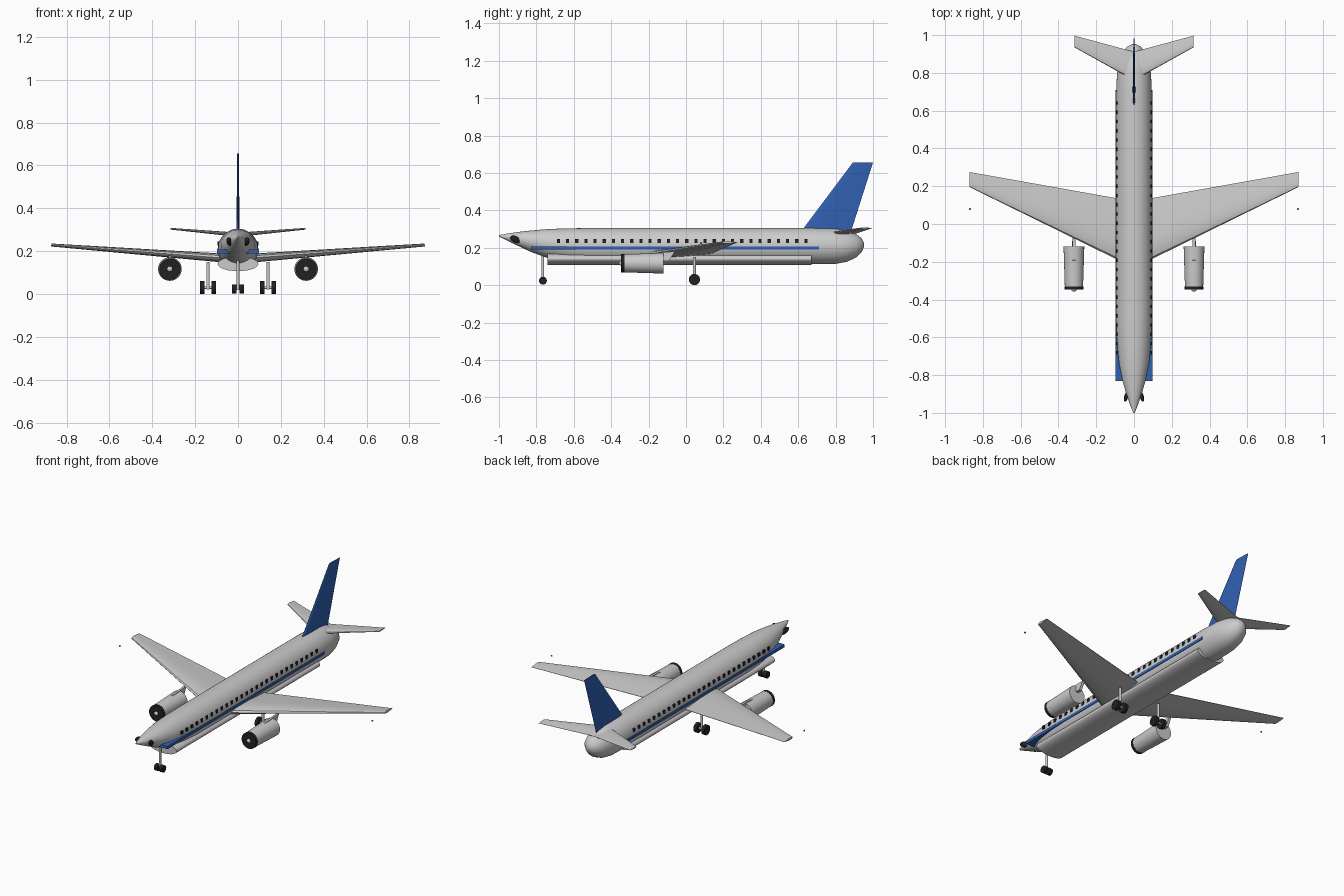
import bpy, bmesh, math
from mathutils import Vector

if "Cube" in bpy.data.objects:
    bpy.data.objects.remove(bpy.data.objects["Cube"])


def mat(name, rgb):
    m = bpy.data.materials.new(name)
    m.diffuse_color = (*rgb, 1)
    m.use_nodes = True
    m.node_tree.nodes["Principled BSDF"].inputs["Base Color"].default_value = m.diffuse_color
    return m


BLUE = mat("blue", (0.03, 0.12, 0.45))
BLACK = mat("black", (0.015, 0.015, 0.018))
RED = mat("red", (0.7, 0.02, 0.02))
GREEN = mat("green", (0.02, 0.5, 0.1))


def finish(ob, name, material=None, smooth=True):
    ob.name = name
    if material:
        ob.data.materials.append(material)
    if smooth:
        bpy.ops.object.select_all(action='DESELECT')
        ob.select_set(True)
        bpy.context.view_layer.objects.active = ob
        bpy.ops.object.shade_smooth_by_angle(angle=math.radians(35))
    return ob


def loft(name, rings, material=None):
    """Skin a list of equal-length point rings and cap both ends."""
    bm = bmesh.new()
    vs = [[bm.verts.new(p) for p in r] for r in rings]
    n = len(vs[0])
    for a, b in zip(vs, vs[1:]):
        for i in range(n):
            bm.faces.new((a[i], a[(i + 1) % n], b[(i + 1) % n], b[i]))
    bm.faces.new(vs[0])
    bm.faces.new(vs[-1])
    bmesh.ops.recalc_face_normals(bm, faces=bm.faces)
    me = bpy.data.meshes.new(name)
    bm.to_mesh(me)
    bm.free()
    ob = bpy.data.objects.new(name, me)
    bpy.context.collection.objects.link(ob)
    return finish(ob, name, material)


def ring(y, rx, top, bot, cx=0, n=40):
    cz, rz = (top + bot) / 2, (top - bot) / 2
    return [(cx + rx * math.cos(t), y, cz + rz * math.sin(t))
            for t in (2 * math.pi * i / n for i in range(n))]


FOIL = [(0, 0), (.03, .5), (.12, .85), (.3, 1), (.55, .75), (.8, .35), (1, .06)]


def foil(le, te, thick, place):
    """Aerofoil section; place(y, t) maps chord position and offset to a point."""
    pts = FOIL + [(u, -v) for u, v in reversed(FOIL[1:])]
    return [place(le + (te - le) * u, v * thick / 2) for u, v in pts]


def box(name, loc, size, material=None):
    bpy.ops.mesh.primitive_cube_add(size=1, location=loc)
    ob = bpy.context.object
    ob.scale = size
    return finish(ob, name, material, False)


def rod(name, a, b, r, material=None, n=24):
    a, b = Vector(a), Vector(b)
    bpy.ops.mesh.primitive_cylinder_add(vertices=n, radius=r, depth=(b - a).length, location=(a + b) / 2)
    ob = bpy.context.object
    ob.rotation_euler = (b - a).to_track_quat('Z', 'Y').to_euler()
    return finish(ob, name, material)


def ball(name, loc, scale, rot=(0, 0, 0), material=None):
    bpy.ops.mesh.primitive_uv_sphere_add(segments=24, ring_count=12, radius=1, location=loc, rotation=rot)
    ob = bpy.context.object
    ob.scale = scale
    return finish(ob, name, material)


# fuselage: y, half width, top, bottom
BODY = [(-1, .004, .268, .261), (-.96, .02, .275, .24), (-.9, .041, .284, .211),
        (-.83, .061, .292, .178), (-.74, .079, .300, .145), (-.62, .091, .304, .121),
        (-.5, .095, .305, .113), (.68, .095, .305, .112), (.8, .09, .302, .114),
        (.86, .08, .292, .125), (.91, .06, .273, .148), (.94, .035, .25, .178), (.952, .01, .225, .205)]
loft("fuselage", [ring(*b) for b in BODY])
loft("belly_fairing", [ring(-.74, .095, .175, .107), ring(.67, .095, .175, .107)])
box("side_stripe", (0, -.06, .199), (.194, 1.54, .017), BLUE)

# tail fin
loft("tail_fin", [foil(.61, .88, .014, lambda y, t: (t, y, .28)),
                  foil(.893, 1.0, .009, lambda y, t: (t, y, .657))], BLUE)

for s, side in ((-1, "left"), (1, "right")):
    # wings and tailplane
    loft(side + "_wing", [foil(-.232, .12, .044, lambda y, t: (0, y, .163 + t)),
                          foil(.195, .275, .014, lambda y, t: (s * .87, y, .229 + t))])
    loft(side + "_tailplane", [foil(.76, .912, .02, lambda y, t: (0, y, .277 + t)),
                               foil(.935, .997, .008, lambda y, t: (s * .315, y, .305 + t))])
    ball(side + "_wing_light", (s * .868, .08, .226), (.005,) * 3, material=GREEN if s > 0 else RED)

    # windows
    for i in range(28):
        box(f"{side}_window_{i + 1}", (s * .0915, -.682 + i * .049, .236), (.008, .017, .02), BLACK)
    ball(side + "_cockpit_window", (s * .041, -.913, .245), (.011, .03, .017),
         (math.radians(-25), 0, s * math.radians(15)), BLACK)

    # engine
    ex, ez = s * .318, .117
    loft(side + "_engine", [ring(y, r, ez + r, ez - r, ex) for y, r in ((-.342, .048), (-.12, .055))])
    rod(side + "_engine_intake", (ex, -.348, ez), (ex, -.33, ez), .0495, BLACK, 40)
    ball(side + "_engine_spinner", (ex, -.348, ez), (.013, .01, .013))
    loft(side + "_pylon", [[(ex + dx * w, y, z) for dx in (-1, 1) for y, z in (e if dx < 0 else e[::-1])]
                           for w, e in ((.009, ((-.24, .13), (-.09, .13))),
                                        (.007, ((-.19, .172), (-.06, .18))))])

    # main landing gear
    mx = s * .14
    rod(side + "_main_strut", (mx, .045, .022), (mx, .045, .15), .008)
    rod(side + "_main_axle", (mx - .03, .045, .03), (mx + .03, .045, .03), .006)
    for k in (-1, 1):
        c = mx + k * .027
        rod(side + "_main_wheel", (c - .01, .045, .03), (c + .01, .045, .03), .03, BLACK)
    # nose wheel
    rod(side + "_nose_wheel", (s * .006, -.765, .024), (s * .028, -.765, .024), .021, BLACK)

rod("nose_strut", (0, -.765, .02), (0, -.765, .2), .007)
